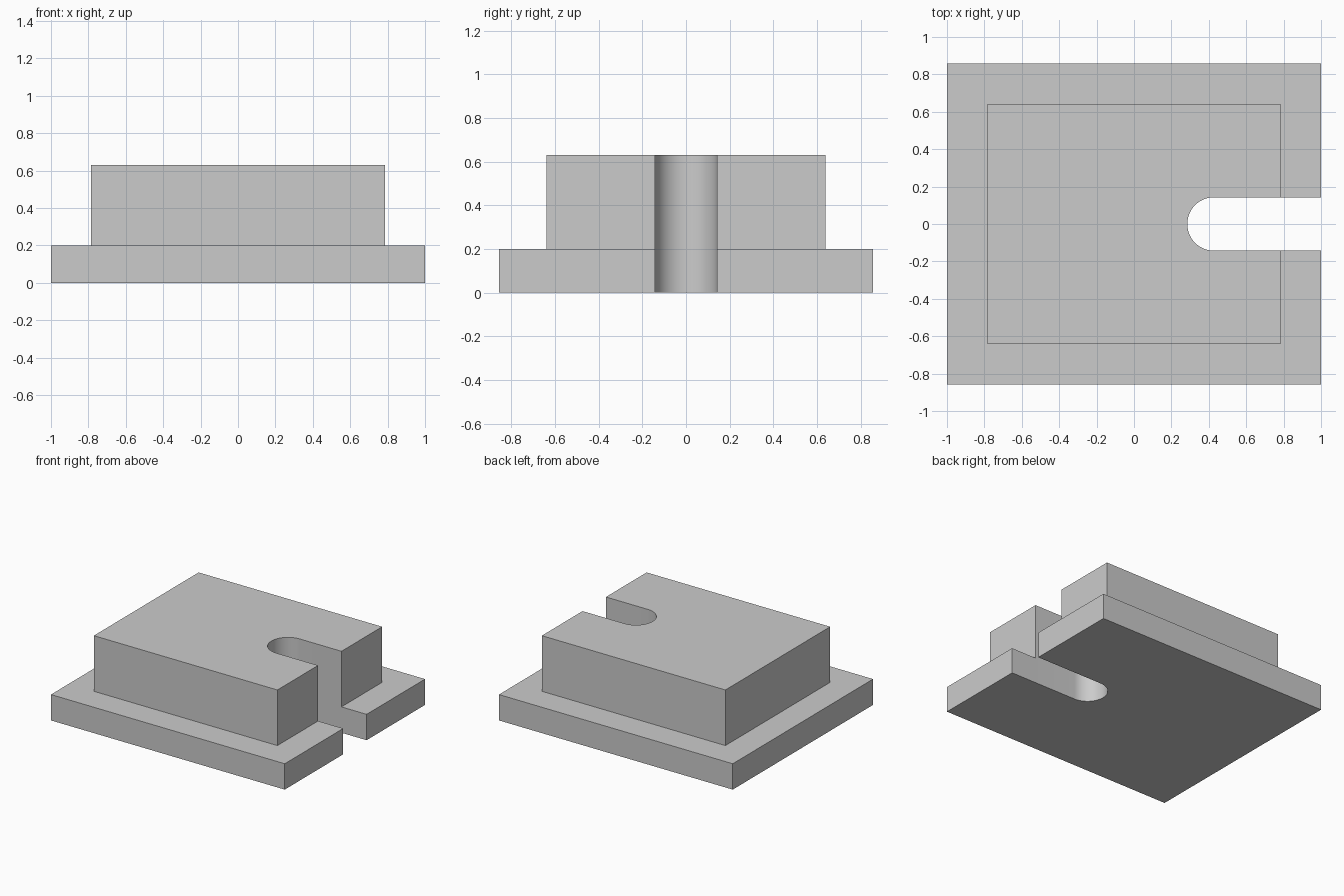
import bpy
import bmesh
import math

cube = bpy.data.objects.get("Cube")
if cube:
    bpy.data.objects.remove(cube, do_unlink=True)

BASE_X, BASE_Y, BASE_TOP = 1.0, 0.857, 0.2
BLOCK_X, BLOCK_Y, BLOCK_TOP = 0.785, 0.64, 0.63
SLOT_R, SLOT_X = 0.143, 0.428
ARC_STEPS = 32

grey = bpy.data.materials.new("plain grey")
grey.use_nodes = True
colour = (0.6, 0.6, 0.6, 1.0)
grey.diffuse_color = colour
grey.node_tree.nodes["Principled BSDF"].inputs["Base Color"].default_value = colour

bm = bmesh.new()


def ring(points, z):
    return [bm.verts.new((x, y, z)) for x, y in points]


def wall(low, high):
    """Join two matching open or closed runs of vertices with quads."""
    for i in range(len(low) - 1):
        bm.faces.new((low[i], low[i + 1], high[i + 1], high[i]))


def corners(x, y):
    return [(x, SLOT_R), (x, y), (-x, y), (-x, -y), (x, -y), (x, -SLOT_R)]


# Slot outline, from the lower mouth round the rounded end to the upper mouth
arc = [math.pi * (1.5 - i / ARC_STEPS) for i in range(ARC_STEPS + 1)]
slot = [(BLOCK_X, -SLOT_R)]
slot += [(SLOT_X + SLOT_R * math.cos(a), SLOT_R * math.sin(a)) for a in arc]
slot.append((BLOCK_X, SLOT_R))

# Base plate walls and underside
base_low = ring(corners(BASE_X, BASE_Y), 0)
base_high = ring(corners(BASE_X, BASE_Y), BASE_TOP)
slot_low = ring(slot, 0)
slot_mid = ring(slot, BASE_TOP)
wall(base_low, base_high)
wall([base_low[-1]] + slot_low + [base_low[0]],
     [base_high[-1]] + slot_mid + [base_high[0]])
bm.faces.new(base_low + slot_low)

# Step around the raised block
block_mid = [slot_mid[-1]] + ring(corners(BLOCK_X, BLOCK_Y)[1:-1], BASE_TOP) + [slot_mid[0]]
wall(base_high, block_mid)

# Raised block walls and top
slot_high = ring(slot, BLOCK_TOP)
block_high = [slot_high[-1]] + ring(corners(BLOCK_X, BLOCK_Y)[1:-1], BLOCK_TOP) + [slot_high[0]]
wall(block_mid, block_high)
wall(slot_mid, slot_high)
bm.faces.new(block_high + slot_high[1:-1])

bmesh.ops.recalc_face_normals(bm, faces=bm.faces[:])
mesh = bpy.data.meshes.new("slotted_block")
bm.to_mesh(mesh)
bm.free()
mesh.materials.append(grey)
body = bpy.data.objects.new("slotted_block", mesh)
bpy.context.collection.objects.link(body)

# Smooth slot end with crisp edges elsewhere
bpy.context.view_layer.objects.active = body
body.select_set(True)
bpy.ops.object.shade_smooth_by_angle(angle=math.radians(30))
